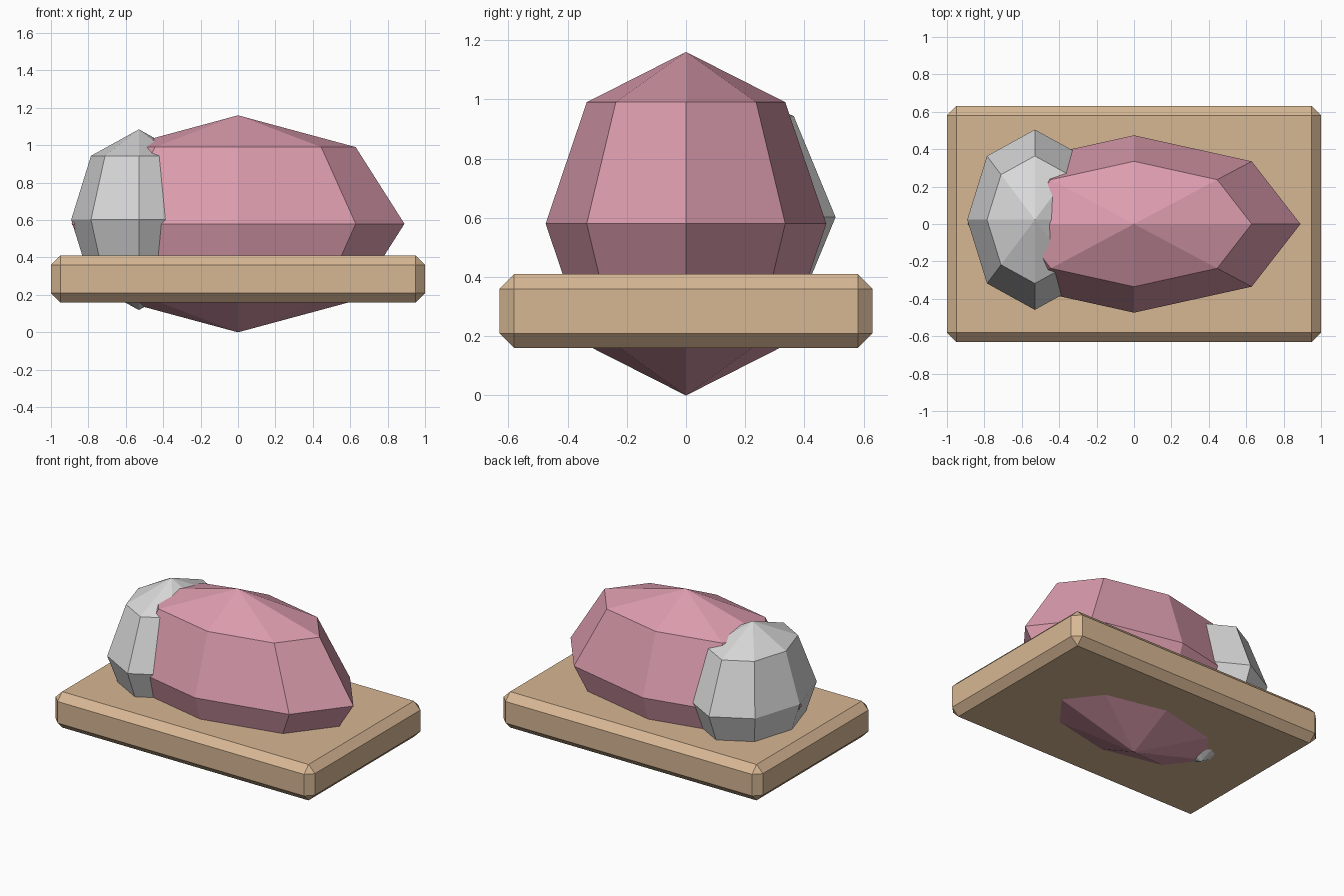
import bpy, bmesh

if "Cube" in bpy.data.objects:
    bpy.data.objects.remove(bpy.data.objects["Cube"])


def material(name, rgb):
    m = bpy.data.materials.new(name)
    m.diffuse_color = (*rgb, 1.0)
    m.use_nodes = True
    m.node_tree.nodes["Principled BSDF"].inputs["Base Color"].default_value = m.diffuse_color
    return m


def add_object(name, bm, mat, location):
    mesh = bpy.data.meshes.new(name)
    bm.to_mesh(mesh)
    bm.free()
    mesh.materials.append(mat)
    obj = bpy.data.objects.new(name, mesh)
    obj.location = location
    bpy.context.collection.objects.link(obj)
    return obj


def faceted_ball(name, radii, location, mat):
    # Eight-sided ball with three rings between its poles, flat shaded
    bm = bmesh.new()
    bmesh.ops.create_uvsphere(bm, u_segments=8, v_segments=4, radius=1.0)
    bmesh.ops.scale(bm, vec=radii, verts=bm.verts)
    return add_object(name, bm, mat, location)


pink = material("pink", (0.72, 0.335, 0.425))
grey = material("light grey", (0.69, 0.69, 0.69))
tan = material("tan wood", (0.68, 0.475, 0.295))

# Board with chamfered edges
bm = bmesh.new()
bmesh.ops.create_cube(bm, size=1.0)
bmesh.ops.scale(bm, vec=(2.0, 1.26, 0.25), verts=bm.verts)
bmesh.ops.bevel(bm, geom=bm.edges[:], offset=0.05, segments=1,
                affect='EDGES', profile=0.5)
add_object("board", bm, tan, (0, 0, 0.285))

# Large pink body and the grey lump overlapping its left end
faceted_ball("pink_body", (0.89, 0.474, 0.58), (0, 0, 0.58), pink)
faceted_ball("grey_end", (0.362, 0.482, 0.483), (-0.53, 0.023, 0.602), grey)
